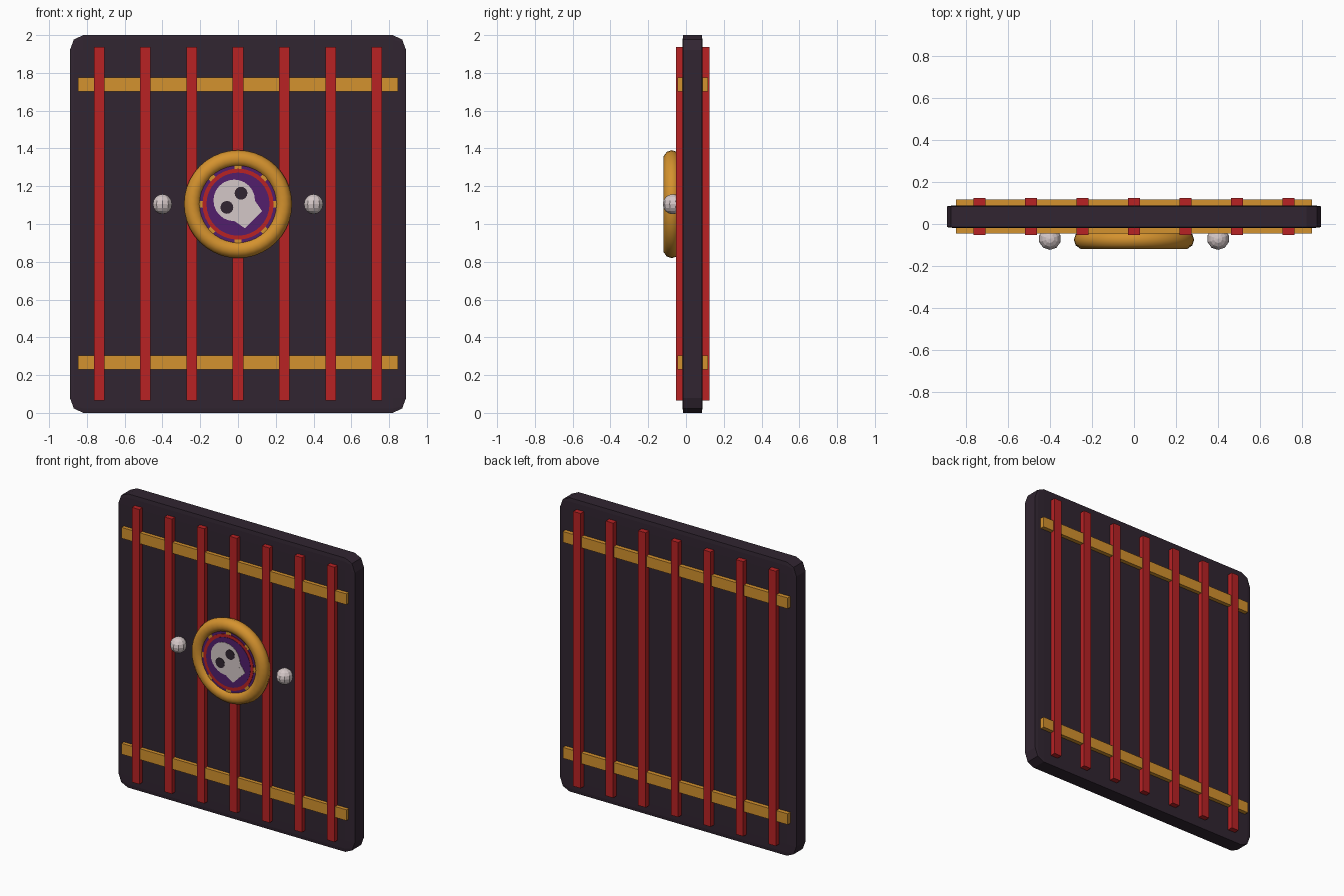
import bpy, bmesh, math
from mathutils import Matrix, Vector

if "Cube" in bpy.data.objects:
    bpy.data.objects.remove(bpy.data.objects["Cube"])


def mat(name, r, g, b):
    m = bpy.data.materials.new(name)
    lin = [((c / 255 + 0.055) / 1.055) ** 2.4 for c in (r, g, b)]
    m.diffuse_color = (*lin, 1)
    m.use_nodes = True
    m.node_tree.nodes["Principled BSDF"].inputs["Base Color"].default_value = m.diffuse_color
    return m


DARK = mat("dark wood", 49, 37, 49)
RED = mat("red", 184, 34, 36)
GOLD = mat("gold", 212, 146, 46)
PURPLE = mat("purple", 82, 31, 108)
BONE = mat("bone", 212, 199, 199)
CZ = 1.105  # height of the emblem centre


def finish(name, bm, material):
    bmesh.ops.recalc_face_normals(bm, faces=bm.faces)
    me = bpy.data.meshes.new(name)
    bm.to_mesh(me)
    bm.free()
    me.materials.append(material)
    ob = bpy.data.objects.new(name, me)
    bpy.context.collection.objects.link(ob)
    return ob


def box(name, lo, hi, material, bevel=0.0, seg=1):
    """Box between two corners; bevel is a fraction of each side."""
    lo, hi = Vector(lo), Vector(hi)
    bm = bmesh.new()
    bmesh.ops.create_cube(bm, size=1)
    if bevel:
        bmesh.ops.bevel(bm, geom=bm.edges[:], offset=bevel, segments=seg,
                        profile=0.5, affect='EDGES')
    bmesh.ops.transform(bm, verts=bm.verts,
                        matrix=Matrix.Translation((lo + hi) / 2) @ Matrix.Diagonal((*(hi - lo), 1)))
    return finish(name, bm, material)


def plate(name, pts, y, material, depth=0.006):
    """Thin plate facing the front, outline relative to the emblem centre."""
    bm = bmesh.new()
    f = bm.faces.new([bm.verts.new((x, y, CZ + z)) for x, z in pts])
    new = bmesh.ops.extrude_face_region(bm, geom=[f])["geom"]
    bmesh.ops.translate(bm, vec=(0, depth, 0),
                        verts=[v for v in new if isinstance(v, bmesh.types.BMVert)])
    return finish(name, bm, material)


def circle(r, n=32, cx=0, cz=0):
    return [(cx + r * math.cos(2 * math.pi * i / n), cz + r * math.sin(2 * math.pi * i / n))
            for i in range(n)]


# Door slab with rounded corners
box("door_slab", (-0.89, -0.019, 0), (0.89, 0.088, 2), DARK, 0.04, 2)

# Horizontal bands and vertical bars, showing on both faces
for z in (0.268, 1.738):
    box("cross_band", (-0.847, -0.044, z - 0.037), (0.847, 0.116, z + 0.037), GOLD)
for i in range(-3, 4):
    x = i * 0.245
    box("vertical_bar", (x - 0.028, -0.052, 0.066), (x + 0.028, 0.124, 1.937), RED)

# Round knobs
for x in (-0.4, 0.4):
    bm = bmesh.new()
    bmesh.ops.create_uvsphere(bm, u_segments=10, v_segments=8, radius=0.053,
                              matrix=Matrix.Translation((x, -0.07, CZ)))
    finish("knob", bm, BONE)

# Gold emblem rim
bpy.ops.mesh.primitive_torus_add(major_segments=40, minor_segments=10, major_radius=0.241,
                                 minor_radius=0.045, location=(0, -0.075, CZ),
                                 rotation=(math.pi / 2, 0, 0))
rim = bpy.context.object
rim.name = "emblem_rim"
rim.data.materials.append(GOLD)
bpy.ops.object.shade_smooth()

# Emblem layers
bm = bmesh.new()
bmesh.ops.create_cone(bm, cap_ends=True, segments=40, radius1=0.235, radius2=0.235, depth=0.08,
                      matrix=Matrix.Translation((0, -0.06, CZ)) @ Matrix.Rotation(math.pi / 2, 4, 'X'))
finish("emblem_disc", bm, PURPLE)
plate("emblem_red_ring", circle(0.188), -0.103, RED)
plate("emblem_inner_disc", circle(0.167), -0.105, PURPLE)
for i in range(8):
    a = i * math.pi / 4
    c, s = math.cos(a), math.sin(a)
    pts = [(r * c - w * s, r * s + w * c) for r, w in
           ((0.185, -0.018), (0.225, -0.018), (0.225, 0.018), (0.185, 0.018))]
    plate("emblem_tab", pts, -0.102, GOLD)

# Tilted skull
plate("skull_cranium", circle(0.11, 24, -0.02, 0.02), -0.1075, BONE)
plate("skull_jaw", [(-0.04, -0.075), (0.037, -0.128), (0.128, -0.037), (0.075, 0.04)], -0.107, BONE)
for x, z in ((-0.059, -0.017), (0.016, 0.058)):
    plate("skull_eye", circle(0.034, 16, x, z), -0.1095, DARK)
